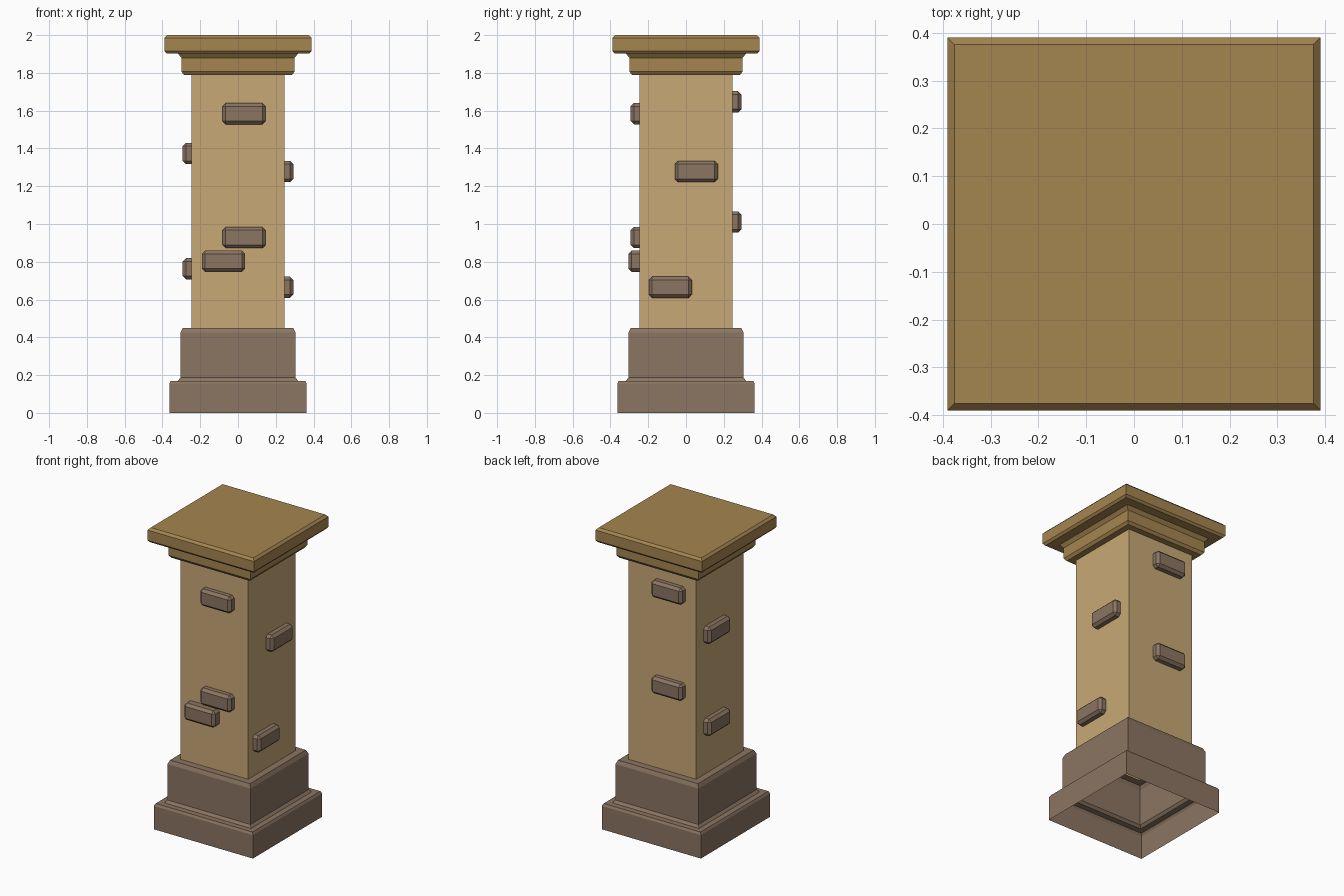
import bpy
import bmesh
from mathutils import Matrix, Vector
from math import pi

if "Cube" in bpy.data.objects:
    bpy.data.objects.remove(bpy.data.objects["Cube"])


def material(name, rgb):
    mat = bpy.data.materials.new(name)
    mat.use_nodes = True
    mat.diffuse_color = (*rgb, 1)
    bsdf = next(n for n in mat.node_tree.nodes if n.type == "BSDF_PRINCIPLED")
    bsdf.inputs["Base Color"].default_value = (*rgb, 1)
    return mat


tan = material("tan plaster", (0.578, 0.397, 0.181))
ochre = material("ochre stone", (0.376, 0.235, 0.08))
brown = material("brown stone", (0.258, 0.178, 0.122))


def finish(name, bm, mat):
    bmesh.ops.recalc_face_normals(bm, faces=bm.faces)
    mesh = bpy.data.meshes.new(name)
    bm.to_mesh(mesh)
    bm.free()
    mesh.materials.append(mat)
    obj = bpy.data.objects.new(name, mesh)
    bpy.context.collection.objects.link(obj)
    return obj


def square_tower(name, profile, mat, top=False):
    """Sweep a (half width, height) profile around a square, open below."""
    bm = bmesh.new()
    rings = [[bm.verts.new((sx * w, sy * w, z))
              for sx, sy in ((-1, -1), (1, -1), (1, 1), (-1, 1))]
             for w, z in profile]
    for low, high in zip(rings, rings[1:]):
        for i in range(4):
            j = (i + 1) % 4
            bm.faces.new((low[i], low[j], high[j], high[i]))
    if top:
        bm.faces.new(rings[-1])
    return finish(name, bm, mat)


# Hollow stepped plinth, shaft and moulded cap
square_tower("plinth", [(0.363, 0), (0.363, 0.155), (0.355, 0.17), (0.318, 0.17),
                        (0.304, 0.187), (0.304, 0.425), (0.293, 0.45),
                        (0.247, 0.45)], brown)
square_tower("shaft", [(0.247, 0.45), (0.247, 1.79)], tan)
square_tower("cap", [(0.247, 1.79), (0.287, 1.79), (0.3, 1.808), (0.3, 1.88),
                     (0.318, 1.903), (0.378, 1.903), (0.39, 1.917),
                     (0.39, 1.985), (0.376, 2.0)], ochre, top=True)


def brick(name, turn, along, height, reach=0.293):
    """Bevelled brick on the front face, turned in quarter steps about z."""
    bm = bmesh.new()
    bmesh.ops.create_cube(bm, size=1)
    inner = 0.2
    bmesh.ops.scale(bm, vec=Vector((0.228, reach - inner, 0.112)), verts=bm.verts)
    bmesh.ops.bevel(bm, geom=bm.edges[:], offset=0.017, segments=1,
                    affect="EDGES", profile=0.5)
    bmesh.ops.translate(bm, vec=Vector((along, -(reach + inner) / 2, height)),
                        verts=bm.verts)
    bm.transform(Matrix.Rotation(turn * pi / 2, 4, "Z"))
    finish(name, bm, brown)


# Exposed bricks on each side
brick("front_brick_upper", 0, 0.032, 1.584)
brick("front_brick_middle", 0, 0.032, 0.928)
brick("front_brick_lower", 0, -0.077, 0.803, 0.305)
brick("left_brick_upper", 1, 0.055, 1.278)
brick("left_brick_lower", 1, -0.083, 0.665)
brick("back_brick_upper", 2, 0.055, 1.647)
brick("back_brick_lower", 2, 0.055, 1.01)
brick("right_brick_upper", 3, -0.055, 1.373)
brick("right_brick_lower", 3, -0.055, 0.763)
